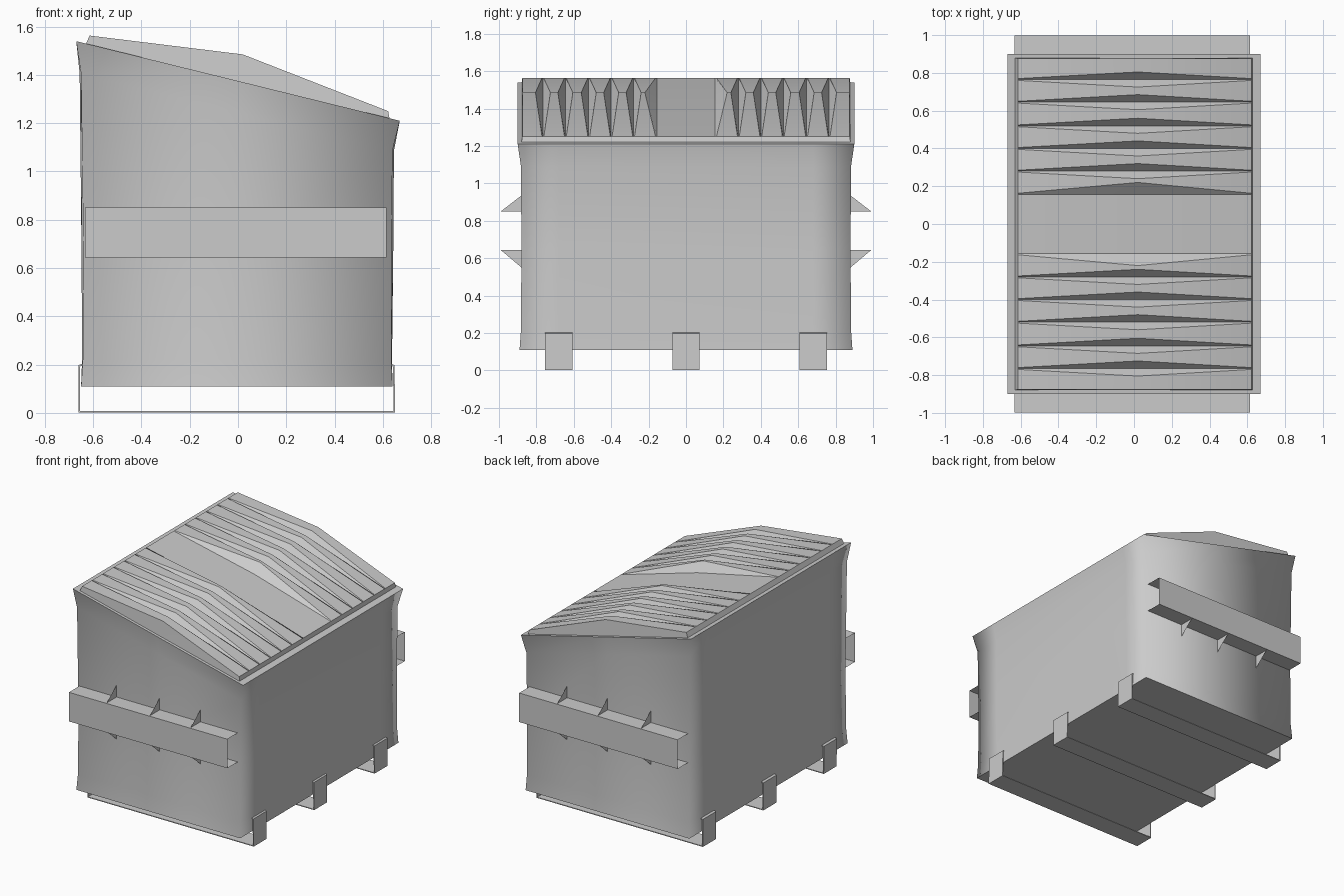
import bpy, math

if "Cube" in bpy.data.objects:
    bpy.data.objects.remove(bpy.data.objects["Cube"])


def rim_z(x):
    return 1.375 - 0.246 * x


def make(name, verts, faces, smooth=None):
    me = bpy.data.meshes.new(name)
    me.from_pydata(verts, [], faces)
    me.update()
    ob = bpy.data.objects.new(name, me)
    bpy.context.collection.objects.link(ob)
    if smooth is not None:
        bpy.ops.object.select_all(action='DESELECT')
        ob.select_set(True)
        bpy.context.view_layer.objects.active = ob
        bpy.ops.object.shade_smooth_by_angle(angle=math.radians(smooth))
    return ob


def strip(name, path, axis_span, axis, smooth=None):
    """Sweep an open 2D path along one axis as a thin bent sheet."""
    verts = []
    for s in axis_span:
        for a, b in path:
            verts.append((a, s, b) if axis == 'y' else (s, a, b))
    n = len(path)
    faces = [(i, i + 1, n + i + 1, n + i) for i in range(n - 1)]
    return make(name, verts, faces, smooth)


# Container body: stacked loops with flared foot and flared sloping rim
def loop(x0, x1, hy, bulge, zf):
    b = 0.68
    pts = [(x0, -hy), (0, -hy), (x1, -hy), (x1 + bulge, -b), (x1 + bulge, b),
           (x1, hy), (0, hy), (x0, hy), (x0 - bulge, b), (x0 - bulge, -b)]
    return [(x, y, zf(x)) for x, y in pts]


levels = [
    loop(-0.65, 0.64, 0.89, 0.0, lambda x: 0.11),
    loop(-0.643, 0.635, 0.882, 0.003, lambda x: 0.22),
    loop(-0.64, 0.635, 0.88, 0.008, lambda x: 0.65),
    loop(-0.65, 0.64, 0.882, 0.006, lambda x: rim_z(x) - 0.13),
    loop(-0.67, 0.67, 0.90, 0.0, rim_z),
]
verts = [v for lv in levels for v in lv]
n = len(levels[0])
faces = []
for k in range(len(levels) - 1):
    for i in range(n):
        j = (i + 1) % n
        faces.append((k * n + i, k * n + j, (k + 1) * n + j, (k + 1) * n + i))
walls = len(faces)
faces.append(tuple(reversed(range(n))))
faces.append(tuple(range((len(levels) - 1) * n, len(levels) * n)))
body = make("container_body", verts, faces)
for i, p in enumerate(body.data.polygons):
    p.use_smooth = i < walls

# Lids: tapered grooves cut between flat ribs, low flat area at the centre
grooves = [0.28, 0.40, 0.52, 0.645, 0.765]


def make_lid(name, side):
    # cross-section as (y, depth factor), y growing outwards
    sec = [(0.0, 1.0, 0.0), (0.155, 1.0, 0.0), (0.155, 0.0, 0.065)]
    for g in grooves:
        sec += [(g, 0.0, -0.04), (g, 1.0, 0.0), (g, 0.0, 0.04)]
    sec += [(0.875, 0.0, 0.0)]
    stations = [(-0.615, 1.563, 0.0), (0.02, 1.485, 1.0), (0.622, 1.25, 0.0)]
    verts = []
    for x, z, w in stations:
        for y, d, off in sec:
            spread = off * (w if w else 0.12)
            verts.append((x, side * (y + spread), z - 0.06 * d * w))
    m = len(sec)
    faces = []
    for k in range(2):
        for i in range(m - 1):
            faces.append((k * m + i, (k + 1) * m + i, (k + 1) * m + i + 1, k * m + i + 1))
    # skirt down to the rim
    border = ([(0, i) for i in range(m)] + [(1, m - 1)] +
              [(2, i) for i in reversed(range(m))] + [(1, 0)])
    base = len(verts)
    for k, i in border:
        x, y, z = verts[k * m + i]
        x = (-0.63, x, 0.628)[k]
        if i == m - 1:
            y = side * 0.88
        verts.append((x, y, rim_z(x) - 0.002))
    t = len(border)
    for a in range(t):
        b = (a + 1) % t
        ka, kb = border[a], border[b]
        faces.append((ka[0] * m + ka[1], kb[0] * m + kb[1], base + b, base + a))
    if side < 0:
        faces = [tuple(reversed(f)) for f in faces]
    make(name, verts, faces, 25)


make_lid("lid_back", 1)
make_lid("lid_front", -1)

# Fork pockets with triangular gussets on both long sides
for side, tag in ((-1, "front"), (1, "back")):
    w, o = side * 0.88, side * 0.998
    pocket = strip(f"fork_pocket_{tag}", [(w, 0.85), (o, 0.85), (o, 0.643), (w, 0.643)],
                   (-0.633, 0.615), 'x')
    verts, faces = [], []
    for x in (-0.34, 0.0, 0.32):
        for z0, z1 in ((0.85, 0.935), (0.643, 0.55)):
            b = len(verts)
            verts += [(x, w, z0), (x, side * 0.99, z0), (x, w, z1)]
            faces.append((b, b + 1, b + 2))
    make(f"pocket_gussets_{tag}", verts, faces)

# Skids: bent straps under the body
skid_path = [(-0.645, 0.2), (-0.657, 0.195), (-0.657, 0.004),
             (0.648, 0.004), (0.645, 0.195), (0.635, 0.2)]
for i, y in enumerate((-0.68, 0.0, 0.68)):
    sk = strip(f"skid_{i + 1}", skid_path, (y - 0.073, y + 0.073), 'y')
    mod = sk.modifiers.new("thickness", 'SOLIDIFY')
    mod.thickness = 0.008
    mod.offset = 0
